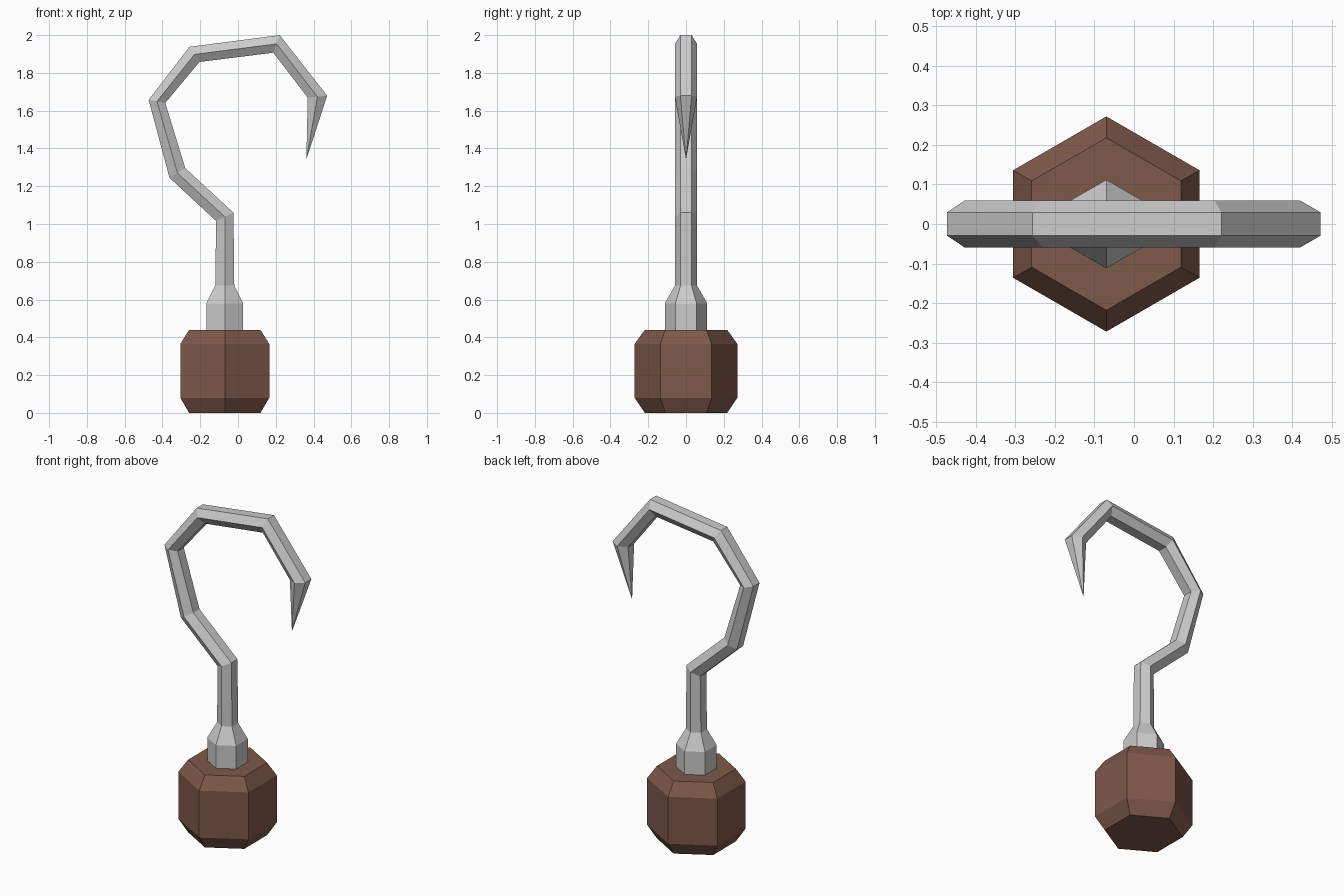
import bpy, bmesh
from math import cos, sin, radians
from mathutils import Vector

if "Cube" in bpy.data.objects:
    bpy.data.objects.remove(bpy.data.objects["Cube"])

SIDES = 6
ANGLES = [radians(30 + 60 * i) for i in range(SIDES)]
HALF = cos(radians(30))  # half-width of a unit hexagon across its flats


def loft(name, sections, tip=None):
    """Skin hexagonal sections, each (left xz, right xz, radius in y)."""
    bm = bmesh.new()
    rings = []
    for left, right, ry in sections:
        l = Vector((left[0], 0, left[1]))
        r = Vector((right[0], 0, right[1]))
        mid, u = (l + r) / 2, (r - l) / (2 * HALF)
        rings.append([bm.verts.new(mid + u * cos(a) + Vector((0, ry * sin(a), 0)))
                      for a in ANGLES])
    for a, b in zip(rings, rings[1:]):
        for i in range(SIDES):
            j = (i + 1) % SIDES
            bm.faces.new((a[i], a[j], b[j], b[i]))
    bm.faces.new(rings[0][::-1])
    if tip:
        t = bm.verts.new((tip[0], 0, tip[1]))
        for i in range(SIDES):
            bm.faces.new((rings[-1][i], rings[-1][(i + 1) % SIDES], t))
    else:
        bm.faces.new(rings[-1])
    bmesh.ops.recalc_face_normals(bm, faces=bm.faces[:])
    mesh = bpy.data.meshes.new(name)
    bm.to_mesh(mesh)
    bm.free()
    obj = bpy.data.objects.new(name, mesh)
    bpy.context.collection.objects.link(obj)
    return obj


def level(z, r, x=-0.07):
    """Horizontal regular hexagon section."""
    return ((x - r * HALF, z), (x + r * HALF, z), r)


# Wooden handle with chamfered ends
handle = loft("handle", [level(0, 0.218), level(0.08, 0.272),
                         level(0.365, 0.272), level(0.44, 0.218)])
wood = bpy.data.materials.new("wood")
wood.diffuse_color = (0.21, 0.098, 0.067, 1)
wood.use_nodes = True
wood.node_tree.nodes["Principled BSDF"].inputs["Base Color"].default_value = wood.diffuse_color
handle.data.materials.append(wood)

# Metal collar, shank and bent hook, mitred at each bend, ending in a point
R = 0.059
bends = [((-0.116, 1.016), (-0.024, 1.06)),
         ((-0.363, 1.245), (-0.279, 1.296)),
         ((-0.473, 1.657), (-0.385, 1.641)),
         ((-0.257, 1.938), (-0.204, 1.858)),
         ((0.221, 2.0), (0.187, 1.907)),
         ((0.472, 1.679), (0.369, 1.669))]
loft("hook", [level(0.43, 0.112), level(0.58, 0.112), level(0.675, 0.058)]
     + [(a, b, R) for a, b in bends], tip=(0.362, 1.342))
